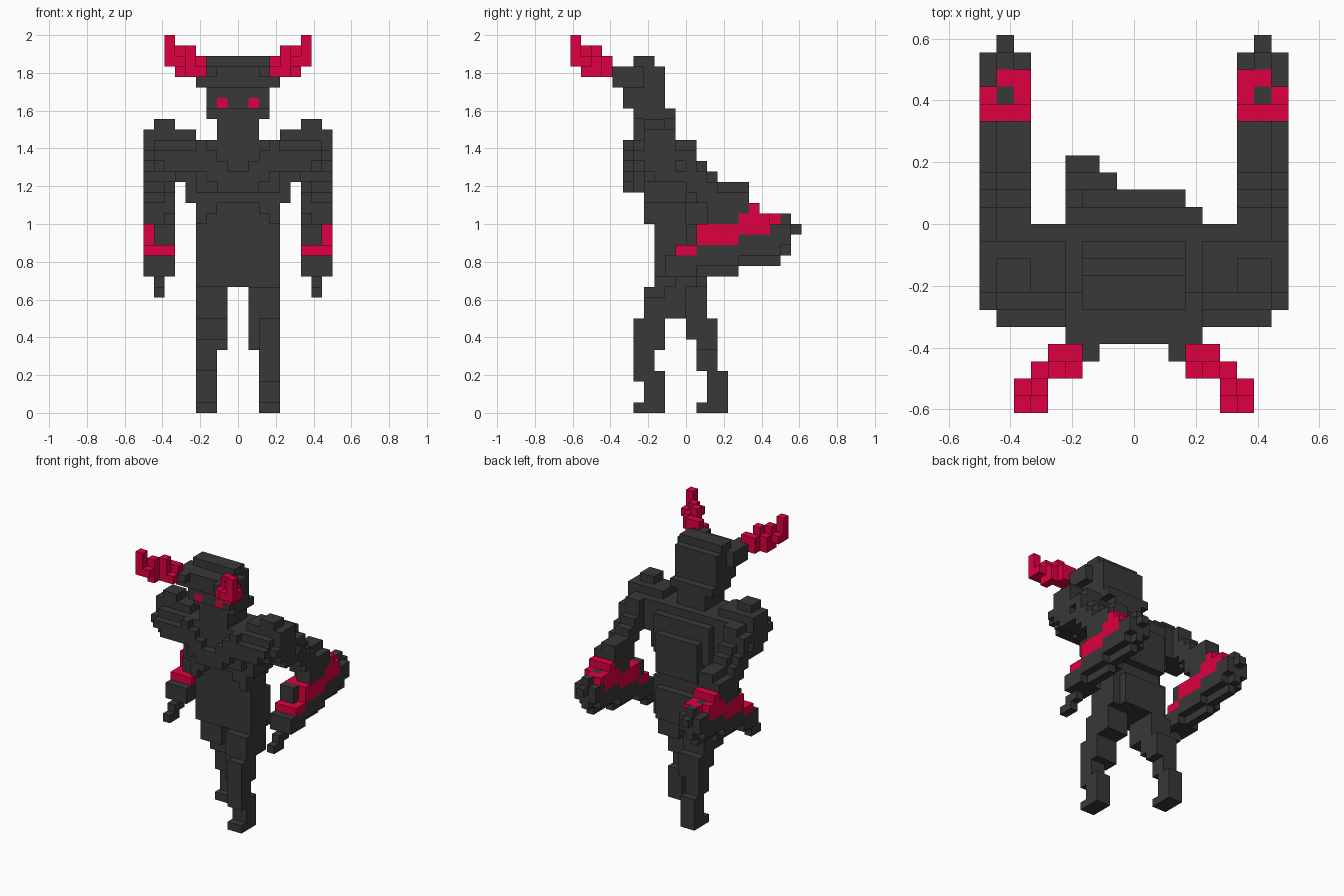
import bpy
import bmesh
from mathutils import Vector

default_cube = bpy.data.objects.get("Cube")
if default_cube:
    bpy.data.objects.remove(default_cube, do_unlink=True)

UNIT = 2 / 36  # edge length of one block
DARK, RED, EMPTY = range(3)


def make_material(name, colour):
    material = bpy.data.materials.new(name)
    material.use_nodes = True
    material.diffuse_color = colour
    material.node_tree.nodes["Principled BSDF"].inputs["Base Color"].default_value = colour
    return material


MATERIALS = [make_material("charcoal", (0.04, 0.04, 0.04, 1)),
             make_material("crimson", (0.73, 0, 0.05, 1))]


class Part:
    """A part carved from blocks; later boxes repaint or clear earlier ones."""

    def __init__(self, name):
        self.name = name
        self.cells = {}

    def box(self, x, y, z, paint=DARK):
        for i in range(*x):
            for j in range(*y):
                for k in range(*z):
                    if paint == EMPTY:
                        self.cells.pop((i, j, k), None)
                    else:
                        self.cells[i, j, k] = paint

    def both_sides(self, x, y, z, paint=DARK):
        self.box(x, y, z, paint)
        self.box((-x[1], -x[0]), y, z, paint)

    def build(self, mirror=False, suffix=""):
        bm = bmesh.new()
        corners = {}

        def corner(point):
            key = tuple(round(c) for c in point)
            if key not in corners:
                corners[key] = bm.verts.new(Vector(key) * UNIT)
            return corners[key]

        # Skin only the exposed sides of the blocks
        for cell, paint in self.cells.items():
            for axis in range(3):
                for side in (0, 1):
                    step = Vector((0, 0, 0))
                    step[axis] = 1 if side else -1
                    neighbour = tuple(round(c) for c in Vector(cell) + step)
                    if neighbour in self.cells:
                        continue
                    u, v = Vector((0, 0, 0)), Vector((0, 0, 0))
                    u[(axis + 1) % 3] = v[(axis + 2) % 3] = 1
                    base = Vector(cell)
                    base[axis] += side
                    loop = [base, base + u, base + u + v, base + v]
                    if not side:
                        loop.reverse()
                    face = bm.faces.new([corner(p) for p in loop])
                    face.material_index = paint
        if mirror:
            for vert in bm.verts:
                vert.co.x = -vert.co.x
            bmesh.ops.reverse_faces(bm, faces=bm.faces)
        mesh = bpy.data.meshes.new(self.name + suffix)
        bm.to_mesh(mesh)
        bm.free()
        for material in MATERIALS:
            mesh.materials.append(material)
        obj = bpy.data.objects.new(self.name + suffix, mesh)
        bpy.context.collection.objects.link(obj)

    def build_pair(self):
        self.build(suffix="_left")
        self.build(mirror=True, suffix="_right")


# Torso: hips and waist, ribs arching over the belly, chest with a V neckline
torso = Part("torso")
torso.box(x=(-4, 4), y=(-3, 1), z=(12, 21))
torso.box(x=(-3, 3), y=(-3, 2), z=(12, 16))
torso.box(x=(-3, 3), y=(-3, 2), z=(18, 23))
torso.both_sides(x=(3, 4), y=(0, 1), z=(17, 20), paint=EMPTY)
torso.box(x=(-5, 5), y=(-4, 0), z=(20, 22))
torso.both_sides(x=(3, 4), y=(-4, -3), z=(18, 20))
torso.both_sides(x=(2, 3), y=(-4, -3), z=(19, 20))
torso.box(x=(-4, 4), y=(-5, 1), z=(21, 25))
torso.box(x=(-4, 4), y=(-5, 0), z=(25, 26))
for half_width, bottom in ((2, 21), (3, 22), (4, 23)):
    torso.box(x=(-half_width, half_width), y=(-6, -5), z=(bottom, 26))
for half_width, bottom in ((1, 23), (2, 24), (3, 25)):
    torso.box(x=(-half_width, half_width), y=(-6, -5), z=(bottom, 26), paint=EMPTY)
torso.box(x=(-6, 6), y=(-4, 0), z=(22, 26))
torso.build()

# Head: neck, jaw, skull, brow, crown and eyes
head = Part("head")
head.box(x=(-2, 2), y=(-5, -1), z=(26, 28))
head.box(x=(-3, 3), y=(-5, -1), z=(28, 29))
head.box(x=(-3, 3), y=(-6, -2), z=(29, 33))
head.box(x=(-4, 4), y=(-7, -6), z=(31, 33))
head.both_sides(x=(3, 4), y=(-6, -4), z=(31, 33))
head.both_sides(x=(2, 3), y=(-8, -7), z=(32, 33))
head.box(x=(-3, 3), y=(-5, -3), z=(33, 34))
head.both_sides(x=(1, 2), y=(-6, -5), z=(29, 30), paint=RED)
head.build()

# Horns: sweeping forward and outward to an upright tip
horn = Part("horn")
horn.box(x=(3, 5), y=(-8, -7), z=(32, 34), paint=RED)
horn.box(x=(3, 4), y=(-9, -8), z=(32, 33), paint=RED)
horn.box(x=(4, 6), y=(-9, -8), z=(32, 34), paint=RED)
horn.box(x=(4, 5), y=(-9, -8), z=(34, 35), paint=RED)
horn.box(x=(5, 6), y=(-10, -9), z=(32, 35), paint=RED)
horn.box(x=(5, 7), y=(-11, -9), z=(33, 34), paint=RED)
horn.box(x=(6, 7), y=(-11, -10), z=(33, 36), paint=RED)
horn.build_pair()

# Arms: rounded shoulder
arm = Part("arm")
arm.box(x=(4, 9), y=(-4, -1), z=(26, 27))
arm.box(x=(4, 8), y=(-5, 0), z=(23, 26))
arm.box(x=(8, 9), y=(-5, 0), z=(24, 25))
arm.box(x=(8, 9), y=(-4, -1), z=(23, 26))
arm.box(x=(4, 8), y=(-6, -5), z=(24, 25))
arm.box(x=(4, 7), y=(-6, -5), z=(23, 24))
arm.box(x=(6, 8), y=(-4, -2), z=(27, 28))
arm.box(x=(6, 9), y=(-3, 0), z=(22, 23))

# Upper arm stepping back and down, with its outer top and inner bottom edges cut
for start, end, bottom, top in ((0, 1, 21, 26), (1, 2, 20, 24), (2, 3, 18, 23), (3, 6, 18, 22)):
    arm.box(x=(6, 7), y=(start, end), z=(bottom + 1, top))
    arm.box(x=(7, 8), y=(start, end), z=(bottom, top))
    arm.box(x=(8, 9), y=(start, end), z=(bottom, top - 1))
arm.box(x=(6, 7), y=(3, 5), z=(18, 19))

# Forearm with a narrow keel, rounded elbow, spike, hand and claw
arm.box(x=(6, 9), y=(-2, -1), z=(13, 15))
arm.box(x=(6, 9), y=(-1, 1), z=(13, 16))
arm.box(x=(6, 8), y=(0, 1), z=(16, 18))
arm.box(x=(6, 9), y=(1, 5), z=(14, 18))
arm.box(x=(7, 8), y=(1, 5), z=(13, 14))
arm.box(x=(6, 9), y=(5, 9), z=(15, 19))
arm.box(x=(7, 8), y=(5, 9), z=(14, 15))
arm.box(x=(6, 9), y=(9, 10), z=(16, 18))
arm.box(x=(7, 8), y=(9, 10), z=(15, 19))
arm.box(x=(7, 8), y=(10, 11), z=(17, 18))
arm.box(x=(7, 8), y=(-3, -1), z=(12, 13))
arm.box(x=(7, 8), y=(-4, -2), z=(11, 12))

# Crimson band along the forearm
arm.box(x=(6, 9), y=(-1, 1), z=(15, 16), paint=RED)
arm.box(x=(6, 9), y=(1, 5), z=(16, 18), paint=RED)
arm.box(x=(6, 9), y=(5, 8), z=(17, 19), paint=RED)
arm.box(x=(6, 8), y=(8, 9), z=(18, 19), paint=RED)
arm.box(x=(6, 9), y=(6, 7), z=(19, 20), paint=RED)
arm.box(x=(8, 9), y=(8, 9), z=(18, 19), paint=EMPTY)
arm.box(x=(7, 8), y=(7, 8), z=(18, 19), paint=DARK)
arm.build_pair()

# Left leg steps forward
left_leg = Part("left_leg")
left_leg.box(x=(1, 4), y=(-4, 0), z=(9, 12))
left_leg.box(x=(1, 4), y=(-4, -2), z=(6, 9))
left_leg.box(x=(2, 4), y=(-5, -4), z=(6, 9))
left_leg.box(x=(2, 4), y=(-5, -3), z=(3, 6))
left_leg.box(x=(2, 4), y=(-4, -2), z=(0, 4))
left_leg.box(x=(2, 4), y=(-5, -4), z=(0, 1))
left_leg.build()

# Right leg trails behind
right_leg = Part("right_leg")
right_leg.box(x=(-4, -1), y=(-2, 2), z=(9, 12))
right_leg.box(x=(-4, -1), y=(0, 3), z=(7, 9))
right_leg.box(x=(-4, -1), y=(1, 3), z=(6, 7))
right_leg.box(x=(-4, -2), y=(1, 3), z=(4, 6))
right_leg.box(x=(-4, -2), y=(2, 4), z=(0, 4))
right_leg.box(x=(-4, -2), y=(1, 2), z=(0, 1))
right_leg.build()
